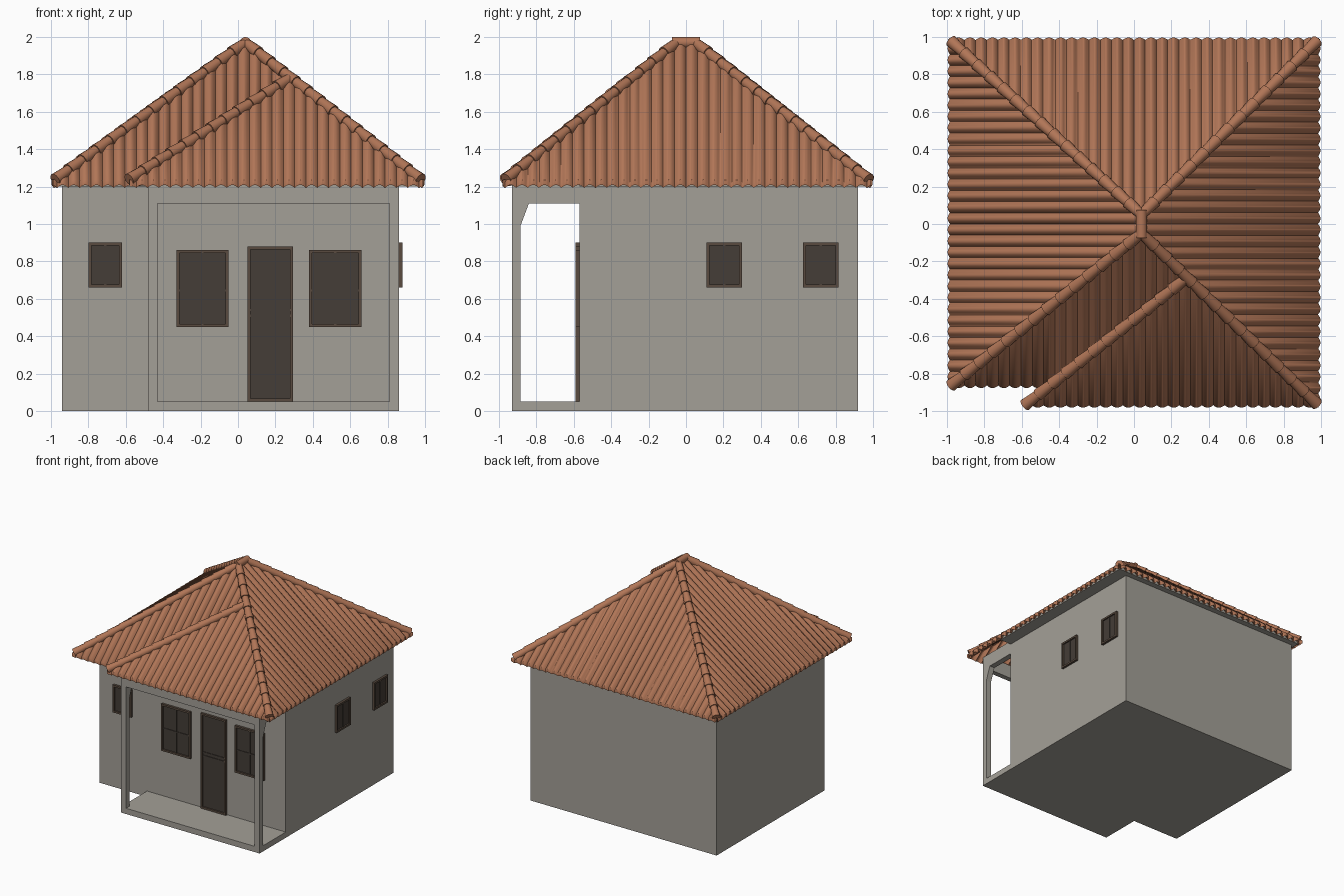
import bpy, bmesh, math
from mathutils import Vector, Matrix

if "Cube" in bpy.data.objects:
    bpy.data.objects.remove(bpy.data.objects["Cube"])


def material(name, rgb):
    m = bpy.data.materials.new(name)
    m.diffuse_color = (*rgb, 1)
    m.use_nodes = True
    m.node_tree.nodes["Principled BSDF"].inputs["Base Color"].default_value = m.diffuse_color
    return m


PLASTER = material("grey plaster", (0.37, 0.35, 0.31))
TILE = material("clay tile", (0.44, 0.18, 0.095))
DARK = material("dark wood", (0.058, 0.047, 0.038))
FRAME = material("brown frame", (0.10, 0.07, 0.05))


def finish(name, bm, mat, smooth=None):
    bmesh.ops.recalc_face_normals(bm, faces=bm.faces)
    me = bpy.data.meshes.new(name)
    bm.to_mesh(me)
    bm.free()
    me.materials.append(mat)
    ob = bpy.data.objects.new(name, me)
    bpy.context.collection.objects.link(ob)
    if smooth:
        bpy.ops.object.select_all(action='DESELECT')
        ob.select_set(True)
        bpy.context.view_layer.objects.active = ob
        bpy.ops.object.shade_smooth_by_angle(angle=math.radians(smooth))
    return ob


def add_box(bm, lo, hi):
    lo, hi = Vector(lo), Vector(hi)
    mat = Matrix.Translation((lo + hi) / 2) @ Matrix.Diagonal((*(hi - lo), 1))
    bmesh.ops.create_cube(bm, size=1, matrix=mat)


def boxes(name, mat, *pairs):
    bm = bmesh.new()
    for lo, hi in pairs:
        add_box(bm, lo, hi)
    return finish(name, bm, mat)


def prism(name, mat, outline, offset):
    bm = bmesh.new()
    f = bm.faces.new([bm.verts.new(p) for p in outline])
    r = bmesh.ops.extrude_face_region(bm, geom=[f])
    bmesh.ops.translate(bm, vec=offset, verts=[v for v in r["geom"] if isinstance(v, bmesh.types.BMVert)])
    return finish(name, bm, mat)


# House body and the wall top seen inside the porch
X0, X1, Y0, Y1, YP, XP = -0.94, 0.86, -0.93, 0.92, -0.57, -0.48
boxes("house_walls", PLASTER, ((X0, YP, 0), (X1, Y1, 1.21)))
boxes("porch_wall_top", PLASTER, ((XP, YP, 1.15), (0.58, YP + 0.05, 1.46)))

# Porch slab, corner posts and beams
boxes("porch_floor", PLASTER, ((XP, Y0, 0), (X1, YP, 0.05)))
boxes("porch_posts", PLASTER,
      ((XP, Y0, 0.05), (XP + 0.05, Y0 + 0.045, 1.11)),
      ((X1 - 0.05, Y0, 0.05), (X1, Y0 + 0.045, 1.11)))
boxes("porch_beams", PLASTER,
      ((XP, Y0, 1.11), (X1, Y0 + 0.045, 1.23)),
      ((XP, Y0 + 0.045, 1.11), (XP + 0.05, YP, 1.23)),
      ((X1 - 0.05, Y0 + 0.045, 1.11), (X1, YP, 1.23)))
for i, x in enumerate((XP, X1 - 0.05)):
    y = Y0 + 0.045
    prism(f"post_bracket_{i}", PLASTER, [(x, y, 0.99), (x, y, 1.11), (x, y + 0.045, 1.11)], (0.05, 0, 0))

# Soffit under the eaves, leaving the porch open to the tiles
boxes("soffit", PLASTER, ((-0.97, YP, 1.2), (0.97, 0.97, 1.225)), ((-0.97, -0.85, 1.2), (XP, YP, 1.235)))


# Windows and door: built facing -y, then turned into place
def opening(name, width, z0, z1, place, cols=2, bars=()):
    w, t, dep = width / 2, 0.016, 0.02
    panel = boxes(name + "_panel", DARK, ((-w + t, -0.008, z0 + t), (w - t, 0.004, z1 - t)))
    parts = [((-w, -dep, z0), (-w + t, 0.004, z1)), ((w - t, -dep, z0), (w, 0.004, z1)),
             ((-w + t, -dep, z1 - t), (w - t, 0.004, z1)), ((-w + t, -dep, z0), (w - t, 0.004, z0 + t))]
    frame = boxes(name + "_frame", FRAME, *parts)
    trim = []
    if cols == 2:
        trim.append(((-0.006, -0.014, z0 + t), (0.006, 0, z1 - t)))
    for z in bars:
        trim.append(((-w + t, -0.013, z - 0.006), (w - t, 0, z + 0.006)))
    rails = boxes(name + "_rails", DARK, *trim)
    for ob in (panel, frame, rails):
        ob.matrix_world = place


def front(x):
    return Matrix.Translation((x, YP, 0))


def right(y):
    return Matrix.Translation((X1, y, 0)) @ Matrix.Rotation(math.pi / 2, 4, 'Z')


opening("front_window_left", 0.28, 0.45, 0.86, front(-0.19), bars=(0.645,))
opening("front_window_right", 0.28, 0.45, 0.86, front(0.52), bars=(0.645,))
opening("small_front_window", 0.18, 0.66, 0.90, front(-0.71))
opening("front_door", 0.245, 0.05, 0.88, front(0.172), cols=1, bars=(0.51, 0.54))
opening("side_window_near", 0.19, 0.66, 0.90, right(0.205))
opening("side_window_far", 0.19, 0.66, 0.90, right(0.72))

# Roof: corrugated panels between a lower and an upper plan outline
Z0, RISE, PITCH, AMP, THICK = 1.228, 0.74, 0.0605, 0.011, 0.028


def lerp(pts, u):
    for (a, p), (b, q) in zip(pts, pts[1:]):
        if u <= b:
            return p + (q - p) * max(0, u - a) / (b - a)
    return pts[-1][1]


def roof_panel(name, to_xy, slope, lower, upper):
    bm = bmesh.new()
    ua, ub = upper[0][0], upper[-1][0]
    n = round((ub - ua) / PITCH) * 8
    nrm = math.hypot(1, slope)
    rows = []
    for i in range(n + 1):
        u = ua + (ub - ua) * i / n
        w = AMP * (2 * abs(math.sin(math.pi * u / PITCH)) ** 0.8 - 1)
        lo = lerp(lower, u)
        hi = max(lo, lerp(upper, u))
        quad = []
        for d, drop in ((lo, 0), (hi, 0), (hi, THICK), (lo, THICK)):
            x, y = to_xy(u, d - w * slope / nrm)
            quad.append(bm.verts.new((x, y, Z0 + slope * d + w / nrm - drop)))
        rows.append(quad)
    for a, b in zip(rows, rows[1:]):
        for k in range(4):
            m = (k + 1) % 4
            bm.faces.new((a[k], a[m], b[m], b[k]))
    bm.faces.new(rows[0])
    bm.faces.new(rows[-1])
    bmesh.ops.remove_doubles(bm, verts=bm.verts, dist=1e-5)
    finish(name, bm, TILE, 50)


E = 0.99       # eave distance
AX = 0.04      # apex x; ridge runs y -0.05..0.05
FY, LY = -0.975, -0.87   # porch eave and left front eave
flat = [(-2, 0), (2, 0)]
roof_panel("roof_right", lambda u, d: (E - d, u), RISE / (E - AX), flat,
           [(FY, 0), (-0.05, E - AX), (0.05, E - AX), (E, 0)])
roof_panel("roof_left", lambda u, d: (-E + d, u), RISE / (E + AX), flat,
           [(LY, 0), (-0.05, E + AX), (0.05, E + AX), (E, 0)])
roof_panel("roof_back", lambda u, d: (u, E - d), RISE / (E - 0.05), flat,
           [(-E, 0), (AX, E - 0.05), (E, 0)])
PS, LS = RISE / (-0.05 - FY), RISE / (-0.05 - LY)
roof_panel("roof_porch", lambda u, d: (u, FY + d), PS, flat,
           [(-0.58, 0), (0.28, 0.69), (E, 0)])
roof_panel("roof_front_left", lambda u, d: (u, LY + d), LS,
           [(-E, 0), (-0.46, 0), (0.28, 0.585)],
           [(-E, 0), (AX, -0.05 - LY), (0.28, 0.59)])

# Fill under the raised edge of the porch roof
prism("porch_roof_edge", TILE,
      [(-0.58, FY, Z0), (0.28, -0.285, Z0 + 0.69 * PS), (0.28, -0.285, Z0 + 0.69 * PS - 0.04),
       (-0.45, LY, Z0 - 0.015), (-0.58, FY, Z0 - 0.028)], (0.015, -0.005, 0))


# Hip and ridge caps: overlapping tapered barrel tiles
def caps(name, a, b, step=0.105, r1=0.034, r2=0.026):
    a, b = Vector(a), Vector(b)
    n = max(1, round((b - a).length / step))
    rot = (b - a).to_track_quat('Z', 'Y').to_matrix().to_4x4()
    seg = (b - a).length / n
    bm = bmesh.new()
    for i in range(n):
        mat = Matrix.Translation(a.lerp(b, (i + 0.5) / n)) @ rot
        bmesh.ops.create_cone(bm, cap_ends=True, segments=14, radius1=r1, radius2=r2,
                              depth=seg * 1.08, matrix=mat)
    finish(name, bm, TILE, 40)


ZE, ZT = Z0 + 0.012, Z0 + RISE + 0.002
caps("hip_back_left", (-0.975, 0.975, ZE), (AX, 0.05, ZT))
caps("hip_back_right", (0.975, 0.975, ZE), (AX, 0.05, ZT))
caps("hip_front_right", (0.975, -0.96, ZE), (AX, -0.05, ZT))
caps("hip_front_left", (-0.975, -0.86, ZE), (AX, -0.05, ZT))
caps("porch_roof_rake", (-0.58, -0.965, ZE), (0.28, -0.29, Z0 + 0.69 * PS))
caps("ridge", (AX, -0.07, ZT), (AX, 0.07, ZT), r1=0.03, r2=0.03)
